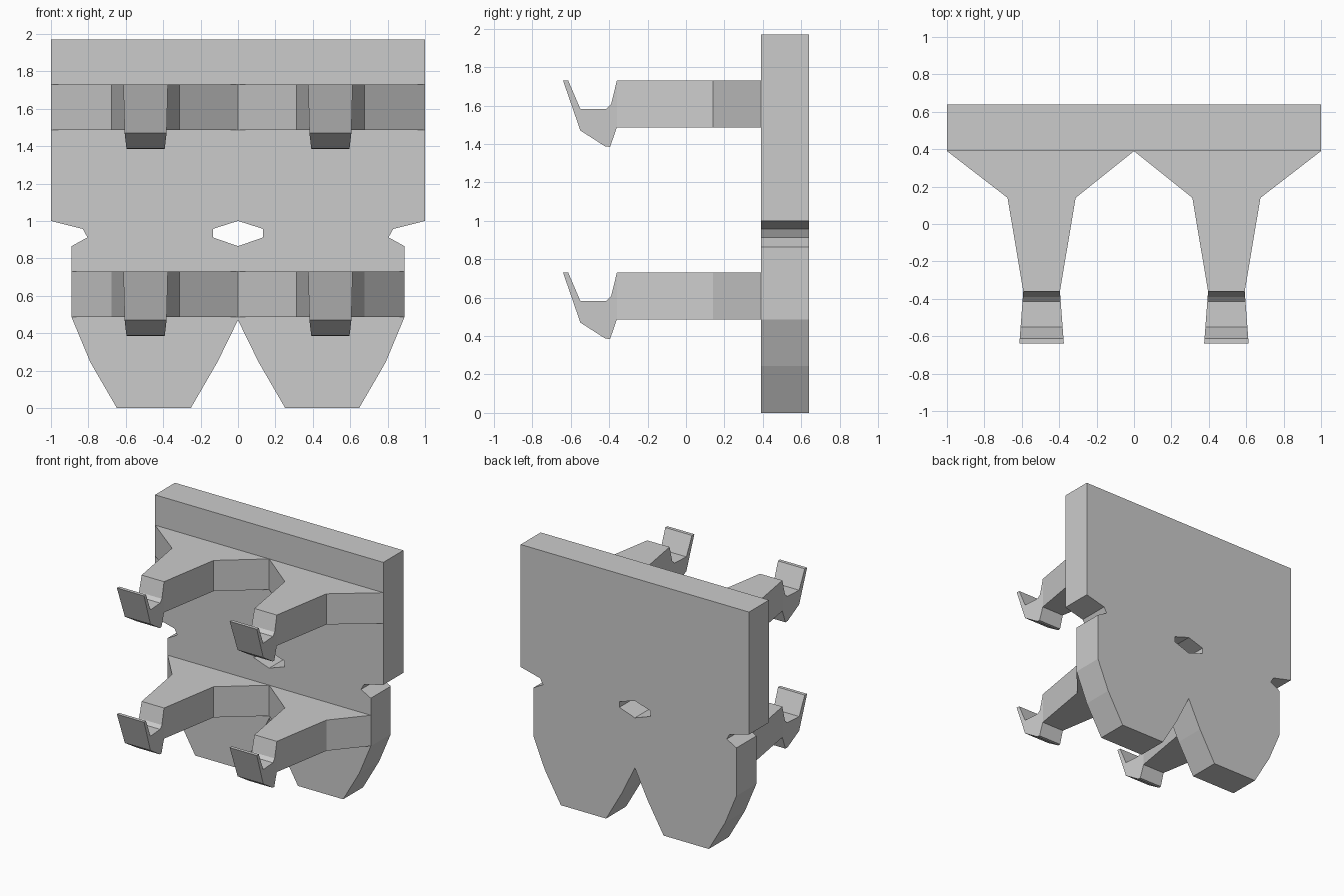
import bpy, bmesh

if "Cube" in bpy.data.objects:
    bpy.data.objects.remove(bpy.data.objects["Cube"])


def prism(bm, points, place, a, b):
    """Extrude a 2D outline between depths a and b, using place(u, v, depth)."""
    start = [bm.verts.new(place(u, v, a)) for u, v in points]
    end = [bm.verts.new(place(u, v, b)) for u, v in points]
    bm.faces.new(start)
    bm.faces.new(end[::-1])
    n = len(points)
    for i in range(n):
        j = (i + 1) % n
        bm.faces.new((start[i], end[i], end[j], start[j]))


def open_at(bm, axis, value):
    """Remove hidden faces lying in an axis-aligned joining plane."""
    hidden = [f for f in bm.faces
              if all(abs(v.co[axis] - value) < 1e-4 for v in f.verts)]
    bmesh.ops.delete(bm, geom=hidden, context='FACES')


def finish(bm, name):
    """Clean up, make an object and mirror it to the left side."""
    bmesh.ops.remove_doubles(bm, verts=bm.verts, dist=1e-4)
    bmesh.ops.recalc_face_normals(bm, faces=bm.faces)
    mesh = bpy.data.meshes.new(name)
    bm.to_mesh(mesh)
    bm.free()
    obj = bpy.data.objects.new(name, mesh)
    bpy.context.collection.objects.link(obj)
    mirror = obj.modifiers.new("mirror", 'MIRROR')
    mirror.use_clip = True
    return obj


BACK, FRONT, TIP = 0.64, 0.39, -0.36

# Back plate: right half outline, including side notch and half of the centre hole
plate = [(0, 1.97), (1, 1.97), (1, 1.0), (0.83, 0.957), (0.805, 0.912),
         (0.89, 0.865), (0.89, 0.485), (0.79, 0.245), (0.648, 0),
         (0.252, 0), (0.11, 0.245), (0, 0.47),
         (0, 0.865), (0.135, 0.912), (0.135, 0.957), (0, 1.0)]
bm = bmesh.new()
prism(bm, plate, lambda x, z, y: (x, y, z), FRONT, BACK)
open_at(bm, 0, 0)
finish(bm, "back_plate")

# Hook side outline, (y, height above the row's base)
hook = [(TIP, 0.73), (-0.39, 0.607), (-0.415, 0.583), (-0.55, 0.583),
        (-0.613, 0.73), (-0.64, 0.73), (-0.55, 0.47), (-0.42, 0.387),
        (-0.395, 0.385), (TIP, 0.487)]
CENTRE, HALF = 0.494, 0.098


# Arms: a tapering bracket on the plate, ending in a slightly flared hook
def arm(name, base, outer):
    bm = bmesh.new()
    plan = [(0, FRONT), (0.312, 0.14), (CENTRE - HALF, TIP),
            (CENTRE + HALF, TIP), (0.676, 0.14), (outer, FRONT)]
    prism(bm, plan, lambda x, y, z: (x, y, z), base + 0.487, base + 0.73)

    def flare(y, z, side):
        return (CENTRE + side * (HALF + (TIP - y) * 0.075), y, base + z)

    prism(bm, hook, flare, -1, 1)
    open_at(bm, 1, TIP)
    open_at(bm, 1, FRONT)
    finish(bm, name)


arm("upper_hook_arms", 1.0, 1.0)
arm("lower_hook_arms", 0.0, 0.89)
